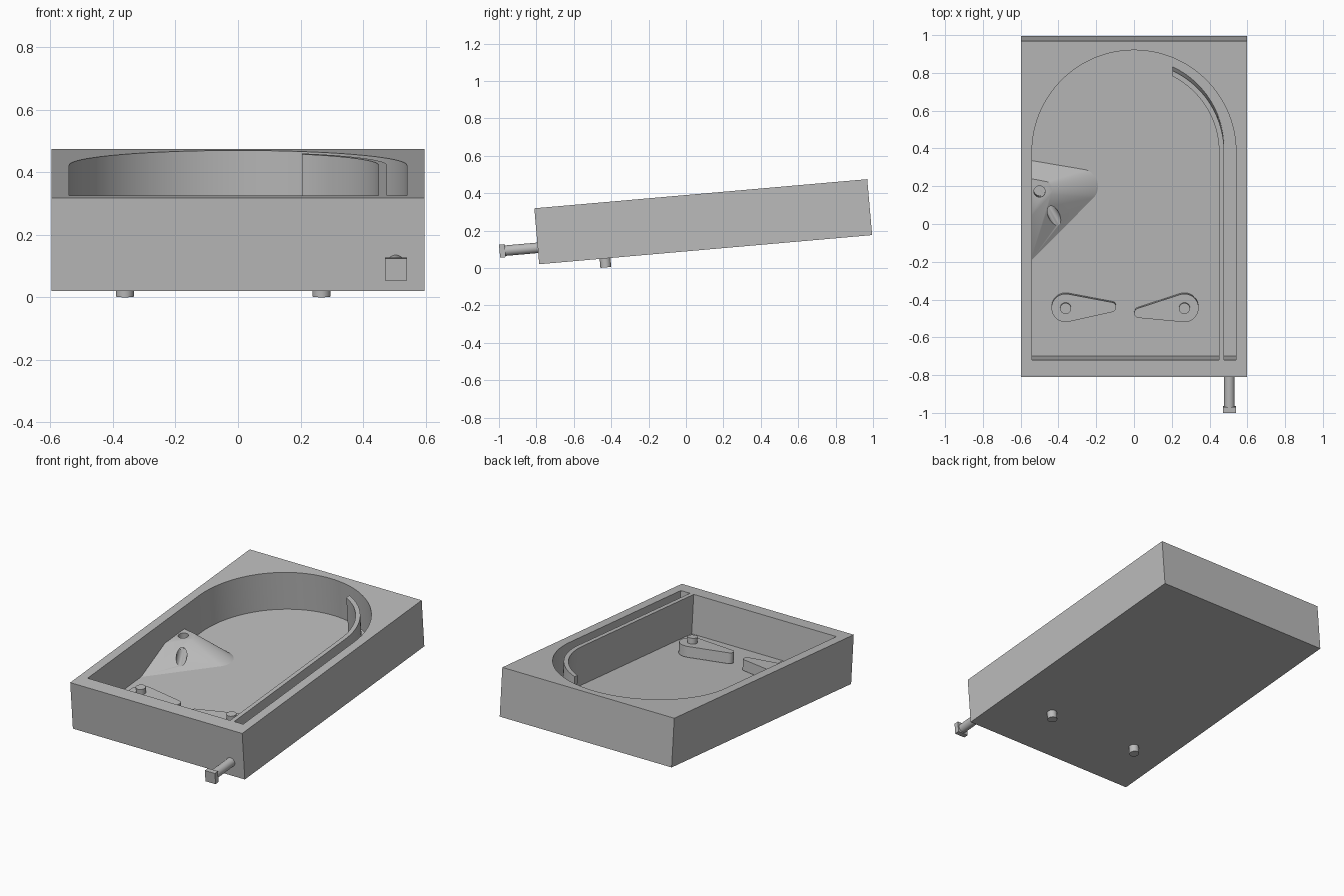
import bpy, bmesh
from math import radians, sin, cos, acos, atan2, pi, hypot
from mathutils import Matrix, Vector

if "Cube" in bpy.data.objects:
    bpy.data.objects.remove(bpy.data.objects["Cube"], do_unlink=True)

grey = bpy.data.materials.new("plain grey")
grey.use_nodes = True
grey.diffuse_color = (0.5, 0.5, 0.5, 1)
grey.node_tree.nodes["Principled BSDF"].inputs["Base Color"].default_value = (0.5, 0.5, 0.5, 1)

# The whole table is built flat, then leaned back by this frame
TILT = radians(5)
FRAME = Matrix.Translation((0, -0.785, 0.02)) @ Matrix.Rotation(TILT, 4, 'X')


def along(y, height):
    """Distance along the tilted table for a level y position."""
    return (y + 0.785 + height * sin(TILT)) / cos(TILT)


def arc(cx, cy, r, a0, a1, n=24):
    return [(cx + r * cos(a0 + (a1 - a0) * i / n), cy + r * sin(a0 + (a1 - a0) * i / n))
            for i in range(n + 1)]


def activate(ob):
    bpy.ops.object.select_all(action='DESELECT')
    ob.select_set(True)
    bpy.context.view_layer.objects.active = ob


def finish(name, bm):
    bmesh.ops.recalc_face_normals(bm, faces=bm.faces)
    me = bpy.data.meshes.new(name)
    bm.to_mesh(me)
    bm.free()
    me.materials.append(grey)
    ob = bpy.data.objects.new(name, me)
    bpy.context.collection.objects.link(ob)
    ob.matrix_world = FRAME
    smooth(ob)
    return ob


def smooth(ob):
    activate(ob)
    bpy.ops.object.shade_smooth_by_angle(angle=radians(30))


def prism(name, outline, w0, w1, top=None):
    """Solid between an outline at w0 and the same or another outline at w1."""
    bm = bmesh.new()
    low = [bm.verts.new((x, y, w0)) for x, y in outline]
    high = [bm.verts.new((x, y, w1)) for x, y in (top or outline)]
    bm.faces.new(low[::-1])
    bm.faces.new(high)
    for i in range(len(low)):
        j = (i + 1) % len(low)
        bm.faces.new((low[i], low[j], high[j], high[i]))
    return finish(name, bm)


def box(name, x0, x1, y0, y1, w0, w1):
    return prism(name, [(x0, y0), (x1, y0), (x1, y1), (x0, y1)], w0, w1)


def rod(name, start, end, r):
    a, b = Vector(start), Vector(end)
    bm = bmesh.new()
    place = Matrix.Translation((a + b) / 2) @ (b - a).to_track_quat('Z', 'Y').to_matrix().to_4x4()
    bmesh.ops.create_cone(bm, cap_ends=True, segments=32, radius1=r, radius2=r,
                          depth=(b - a).length, matrix=place)
    return finish(name, bm)


def cut(ob, cutter):
    cutter.hide_render = True
    mod = ob.modifiers.new("cut", 'BOOLEAN')
    mod.operation, mod.solver, mod.object = 'DIFFERENCE', 'EXACT', cutter
    activate(ob)
    bpy.ops.object.modifier_apply(modifier=mod.name)
    bpy.data.objects.remove(cutter, do_unlink=True)
    smooth(ob)


# Case with an arched well
HALF, LENGTH, HEIGHT, FLOOR = 0.597, 1.787, 0.30, 0.06
FRONT, ARCH, WELL = 0.0915, 1.198, 0.54
case = box("case", -HALF, HALF, 0, LENGTH, 0, HEIGHT)
well = [(-WELL, FRONT), (WELL, FRONT)] + arc(0, ARCH, WELL, 0, pi, 64)
cut(case, prism("well_cutter", well, FLOOR, HEIGHT + 0.1))

# Thin lane wall that follows the arch and stops at a straight end
OUT, INN, STOP = 0.477, 0.45, 0.205
lane = [(INN, FRONT), (OUT, FRONT)] + arc(0, ARCH, OUT, 0, acos(STOP / OUT)) \
    + arc(0, ARCH, INN, acos(STOP / INN), 0)
prism("lane_wall", lane, FLOOR, HEIGHT)

# Plunger
rod("plunger_rod", (0.505, -0.18, 0.088), (0.505, 0.03, 0.088), 0.028)
box("plunger_knob", 0.47, 0.54, -0.205, -0.175, 0.053, 0.123)


# Flippers with shafts running through the floor
def flipper(side, px, tip_x, tip_y):
    py, big, small, top = 0.353, 0.075, 0.026, 0.13
    dx, dy = tip_x - px, tip_y - py
    a, phi = atan2(dy, dx), acos((big - small) / hypot(dx, dy))
    outline = arc(px, py, big, a + phi, a + 2 * pi - phi) + arc(tip_x, tip_y, small, a - phi, a + phi, 12)
    prism(side + "_flipper", outline, FLOOR + 0.004, top)
    rod(side + "_flipper_shaft", (px, py, -0.048), (px, py, top + 0.035), 0.029)


flipper("right", -0.362, -0.12, 0.357)
flipper("left", 0.267, 0.027, 0.326)


# Ramped mound against the side wall
def mound_outline(cx, cy, r, back, front, w):
    pts = arc(cx, cy, r, radians(-45), radians(80)) + [(-0.55, back), (-0.55, front)]
    return [(x, along(y, w)) for x, y in pts]


TOP = 0.16
mound = prism("mound", mound_outline(-0.28, 0.2, 0.09, 0.337, -0.2, FLOOR), FLOOR, TOP,
              mound_outline(-0.47, 0.185, 0.04, 0.241, 0.035, TOP))

# Ball hole in the top and the tunnel that leads out of the slope
hx, hy = -0.5, along(0.172, TOP)
tx, ty, tw = -0.415, along(0.03, 0.107), 0.107
cut(mound, rod("hole_cutter", (hx, hy, tw - 0.029), (hx, hy, TOP + 0.1), 0.03))
cut(mound, rod("tunnel_cutter", (hx, hy, tw), (2.5 * tx - 1.5 * hx, 2.5 * ty - 1.5 * hy, tw), 0.03))
